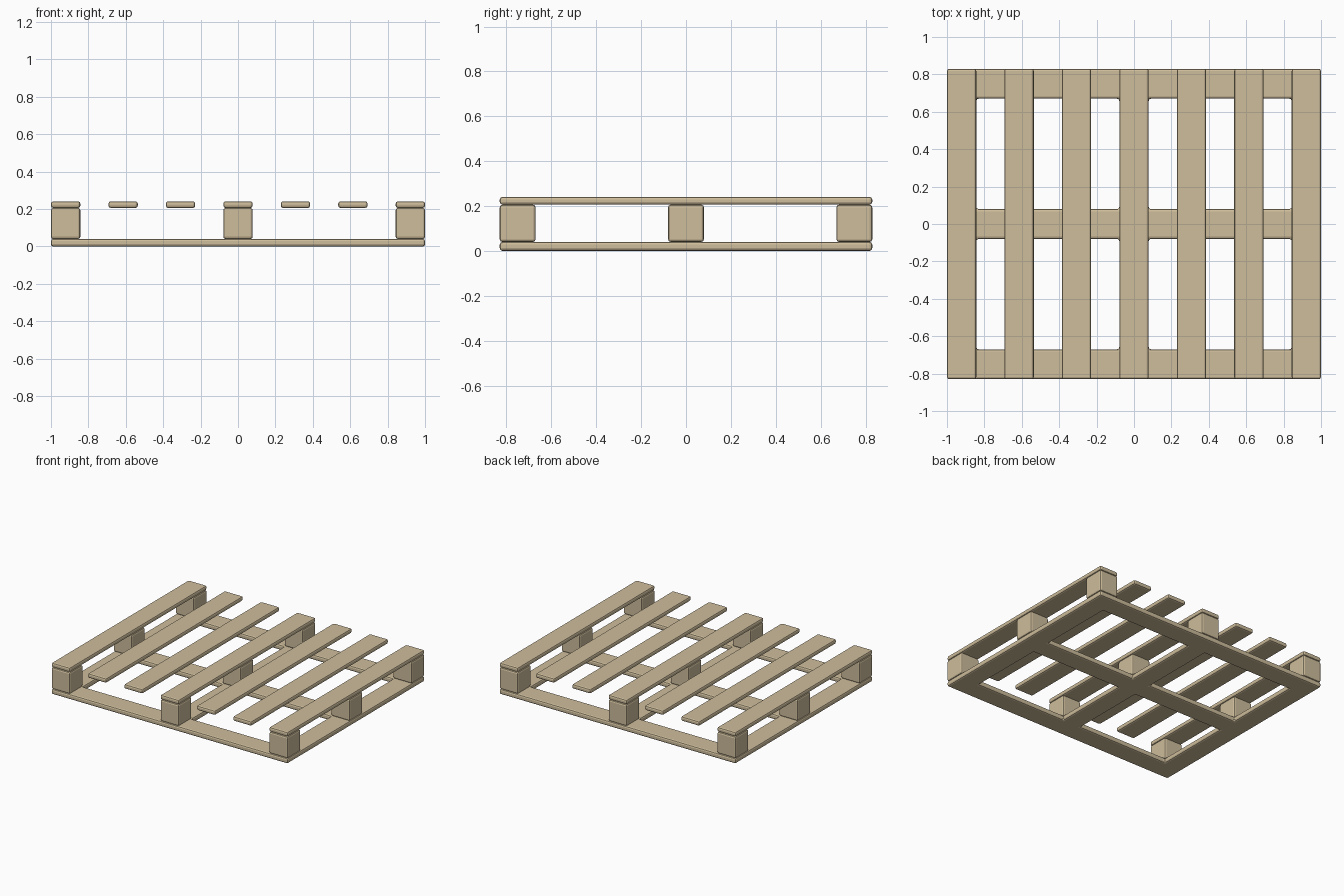
import bpy, bmesh

cube = bpy.data.objects.get("Cube")
if cube:
    bpy.data.objects.remove(cube, do_unlink=True)

# Bare wood
wood = bpy.data.materials.new("pale_wood")
wood.use_nodes = True
WOOD = (0.62, 0.51, 0.33, 1.0)
wood.diffuse_color = WOOD
bsdf = next(n for n in wood.node_tree.nodes if n.type == 'BSDF_PRINCIPLED')
bsdf.inputs["Base Color"].default_value = WOOD
bsdf.inputs["Roughness"].default_value = 0.8

HALF_X, HALF_Y = 1.0, 0.83
WIDE_X, WIDE_Y = 0.157, 0.16
FRAME_TOP, BLOCK_TOP, TOP = 0.04, 0.206, 0.241
CX, CY = HALF_X - WIDE_X / 2, HALF_Y - WIDE_Y / 2


def finish(bm, name, bevel):
    """Turn a bmesh into a wooden object with softened edges."""
    bmesh.ops.recalc_face_normals(bm, faces=bm.faces)
    mesh = bpy.data.meshes.new(name)
    bm.to_mesh(mesh)
    bm.free()
    mesh.materials.append(wood)
    obj = bpy.data.objects.new(name, mesh)
    bpy.context.collection.objects.link(obj)
    mod = obj.modifiers.new("edge_bevel", 'BEVEL')
    mod.width = bevel
    mod.segments = 2
    mod.limit_method = 'ANGLE'
    return obj


def box(name, x, y, z0, z1, sx, sy, bevel):
    bm = bmesh.new()
    bmesh.ops.create_cube(bm, size=1)
    bmesh.ops.scale(bm, vec=(sx, sy, z1 - z0), verts=bm.verts)
    bmesh.ops.translate(bm, vec=(x, y, (z0 + z1) / 2), verts=bm.verts)
    return finish(bm, name, bevel)


# Base frame: a grid of cells with the four openings left out
def grid_lines(half, wide):
    return [-half, wide - half, -wide / 2, wide / 2, half - wide, half]


bm = bmesh.new()
grid = [[bm.verts.new((x, y, 0)) for y in grid_lines(HALF_Y, WIDE_Y)]
        for x in grid_lines(HALF_X, WIDE_X)]
for i in range(5):
    for j in range(5):
        if not (i % 2 and j % 2):
            bm.faces.new((grid[i][j], grid[i + 1][j],
                          grid[i + 1][j + 1], grid[i][j + 1]))
raised = bmesh.ops.extrude_face_region(bm, geom=bm.faces[:], use_keep_orig=True)
bmesh.ops.translate(bm, vec=(0, 0, FRAME_TOP),
                    verts=[v for v in raised["geom"] if isinstance(v, bmesh.types.BMVert)])
finish(bm, "base_frame", 0.012)

# Nine spacer blocks
for i in (-1, 0, 1):
    for j in (-1, 0, 1):
        box(f"block_{i + 2}_{j + 2}", i * CX, j * CY, FRAME_TOP, BLOCK_TOP,
            WIDE_X, WIDE_Y, 0.012)

# Seven deck planks
for k in range(-3, 4):
    box(f"deck_plank_{k + 4}", k * CX / 3, 0, BLOCK_TOP, TOP,
        WIDE_X, 2 * HALF_Y, 0.012)
